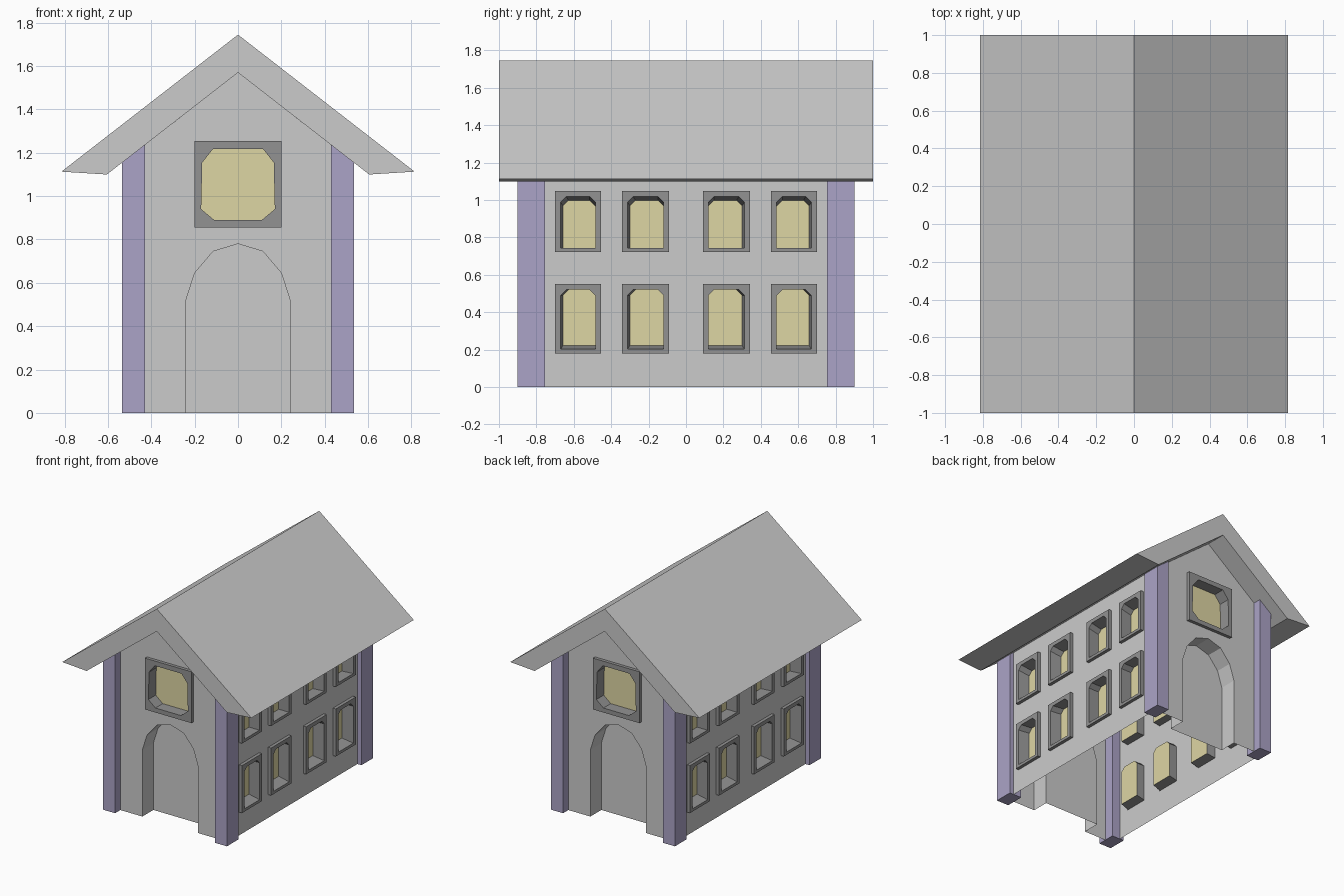
import bpy, bmesh, math
from mathutils import Vector, Matrix

if "Cube" in bpy.data.objects:
    bpy.data.objects.remove(bpy.data.objects["Cube"])

WX, WY = 0.50, 0.835                      # wall planes
APEX, SLOPE = 1.57, 0.777                 # underside of the roof


def mat(name, *rgb):
    m = bpy.data.materials.new(name)
    m.diffuse_color = (*rgb, 1)
    m.use_nodes = True
    m.node_tree.nodes["Principled BSDF"].inputs["Base Color"].default_value = m.diffuse_color
    return m


STONE = mat("stone", 0.68, 0.68, 0.68)
DARK = mat("dark_frame", 0.29, 0.29, 0.29)
GLASS = mat("yellow_glass", 0.73, 0.67, 0.37)
PURPLE = mat("purple", 0.41, 0.37, 0.57)


# local wall coordinates (u along, v up, d outward) to world
def side_map(u, v, d):
    return Vector((WX + d, u, v))


def front_map(u, v, d):
    return Vector((u, -WY - d, v))


def under_roof(x):
    return APEX - SLOPE * abs(x)


def ring(bm, to_world, pts, d):
    return [bm.verts.new(to_world(u, v, d)) for u, v in pts]


def bridge(bm, a, b, closed=True):
    n = len(a)
    for i in range(n if closed else n - 1):
        j = (i + 1) % n
        bm.faces.new((a[i], a[j], b[j], b[i]))


def fill(bm, rings, normal):
    """Flat face bounded by the first ring, with the others as holes."""
    edges = []
    for r in rings:
        for i in range(len(r)):
            pair = (r[i - 1], r[i])
            edges.append(bm.edges.get(pair) or bm.edges.new(pair))
    bmesh.ops.triangle_fill(bm, edges=edges, use_beauty=True, normal=normal)


def finish(bm, name, mats=(), outward=None, twin=None):
    """Make the object, plus a copy turned half round for the opposite wall."""
    bmesh.ops.recalc_face_normals(bm, faces=bm.faces[:])
    bm.faces.ensure_lookup_table()
    if outward and bm.faces[-1].normal.dot(outward) < 0:
        bmesh.ops.reverse_faces(bm, faces=bm.faces[:])
    me = bpy.data.meshes.new(name)
    bm.to_mesh(me)
    bm.free()
    for m in mats:
        me.materials.append(m)
    bpy.context.collection.objects.link(bpy.data.objects.new(name, me))
    if twin:
        ob = bpy.data.objects.new(twin, me)
        ob.matrix_world = Matrix.Rotation(math.pi, 4, 'Z')
        bpy.context.collection.objects.link(ob)


def prism(name, profile, y0, y1, mats=()):
    bm = bmesh.new()
    a, b = ([bm.verts.new((x, y, z)) for x, z in profile] for y in (y0, y1))
    bridge(bm, a, b)
    bm.faces.new(a)
    bm.faces.new(b)
    finish(bm, name, mats)


def rect(u0, u1, v0, v1):
    return [(u0, v0), (u1, v0), (u1, v1), (u0, v1)]


def arched(u0, u1, v0, v1, c=0.03):
    """Rectangle with the two top corners cut."""
    return [(u0, v0), (u1, v0), (u1, v1 - c), (u1 - c, v1), (u0 + c, v1), (u0, v1 - c)]


def window(name, twin, to_world, outer, opening, pane):
    bm = bmesh.new()
    out = to_world(0, 0, 1) - to_world(0, 0, 0)
    base = ring(bm, to_world, outer, 0)
    rim = ring(bm, to_world, outer, 0.025)
    hole = ring(bm, to_world, opening, 0.025)
    back = ring(bm, to_world, pane, -0.065)
    bridge(bm, base, rim)
    fill(bm, [rim, hole], out)
    bridge(bm, hole, back)
    bm.faces.new(back).material_index = 1
    finish(bm, name, (DARK, GLASS), out, twin)


def wall(name, twin, to_world, loops):
    bm = bmesh.new()
    out = to_world(0, 0, 1) - to_world(0, 0, 0)
    fill(bm, [ring(bm, to_world, l, 0) for l in loops], out)
    finish(bm, name, (STONE,), out, twin)


# roof: folded slab
half = [(0.815, 1.113), (0.605, 1.10)]
prism("roof", [(0, 1.745), *half, (0, APEX), *[(-x, z) for x, z in half[::-1]]], -1, 1)

# corner pillars, cut to the roof slope
for sx, nx in ((-1, "left"), (1, "right")):
    for sy, ny in ((-1, "front"), (1, "back")):
        a, b = 0.43 * sx, 0.535 * sx
        prism(f"{ny}_{nx}_pillar", [(a, 0), (b, 0), (b, under_roof(b)), (a, under_roof(a))],
              0.755 * sy, 0.9 * sy, (PURPLE,))

# side windows: two rows of four on each long wall
holes = []
for row, (z0, z1) in (("lower", (0.18, 0.55)), ("upper", (0.722, 1.048))):
    for i, (y0, y1) in enumerate(((-0.70, -0.455), (-0.342, -0.09), (0.09, 0.342), (0.455, 0.70))):
        o = [y0 + 0.03, y1 - 0.03, z0 + 0.022, z1 - 0.03]
        p = list(o)                       # panes lean toward the wall centre
        p[0 if y0 < 0 else 1] += 0.012 if y0 < 0 else -0.012
        p[2 if row == "lower" else 3] += 0.02 if row == "lower" else -0.02
        holes.append(arched(*o))
        window(f"right_{row}_window_{i + 1}", f"left_{row}_window_{i + 1}", side_map,
               rect(y0, y1, z0, z1), holes[-1], arched(*p))
wall("right_wall", "left_wall", side_map, [rect(-WY, WY, 0, under_roof(WX)), *holes])

# gable windows with all corners cut
octa = [(-0.11, 0.89), (0.11, 0.89), (0.17, 0.94), (0.165, 1.155),
        (0.115, 1.218), (-0.115, 1.218), (-0.165, 1.155), (-0.17, 0.94)]
window("front_gable_window", "back_gable_window", front_map,
       rect(-0.2, 0.2, 0.855, 1.255), octa, octa)

# gable walls with an arched doorway
arch = [(-0.24, 0), (-0.24, 0.52), (-0.2, 0.645), (-0.115, 0.745), (0, 0.78),
        (0.115, 0.745), (0.2, 0.645), (0.24, 0.52), (0.24, 0)]
eave = under_roof(WX)
wall("front_wall", "back_wall", front_map,
     [[(-WX, 0), *arch, (WX, 0), (WX, eave), (0, APEX), (-WX, eave)], octa])

# door recess and panel
bm = bmesh.new()
edge = ring(bm, front_map, arch, 0)
panel = ring(bm, front_map, arch, -0.135)
bridge(bm, edge, panel, closed=False)
bm.faces.new(panel)
finish(bm, "front_door", (), Vector((0, -1, 0)), "back_door")
